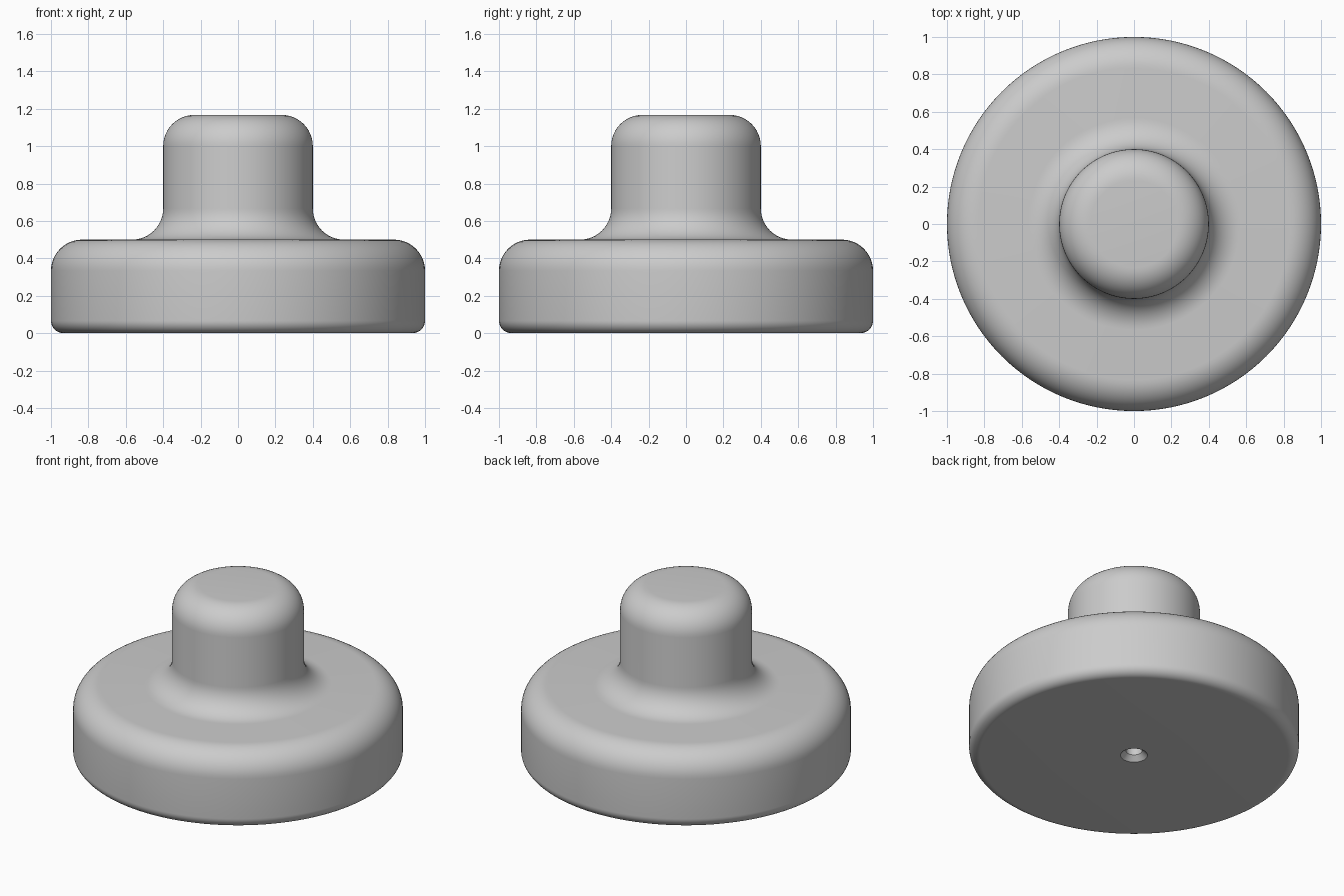
import bpy
import bmesh
from math import sin, cos, radians, tau

cube = bpy.data.objects.get("Cube")
if cube:
    bpy.data.objects.remove(cube, do_unlink=True)

SEGMENTS = 128
FILLET = 1 / 6      # large rounds
EDGE = 1 / 15       # small round under the base
STEM = 0.4
BASE_TOP = 0.5
TOP = 7 / 6
BORE, SINK = 0.05, 0.082
BORE_DEPTH = 0.5


def arc(cx, cz, radius, start, end, steps=12):
    """Points of a circular arc in the profile plane, angles in degrees."""
    angles = [radians(start + (end - start) * i / steps) for i in range(steps + 1)]
    return [(cx + radius * cos(a), cz + radius * sin(a)) for a in angles]


def lathe(name, profile, material):
    """Revolve a radius/height profile around the vertical axis."""
    bm = bmesh.new()
    verts = [bm.verts.new((r, 0, z)) for r, z in profile]
    edges = [bm.edges.new(pair) for pair in zip(verts, verts[1:])]
    bmesh.ops.spin(bm, geom=verts + edges, cent=(0, 0, 0), axis=(0, 0, 1),
                   angle=tau, steps=SEGMENTS)
    bmesh.ops.remove_doubles(bm, verts=bm.verts, dist=1e-5)
    bmesh.ops.recalc_face_normals(bm, faces=bm.faces)
    mesh = bpy.data.meshes.new(name)
    bm.to_mesh(mesh)
    bm.free()
    mesh.materials.append(material)
    obj = bpy.data.objects.new(name, mesh)
    bpy.context.collection.objects.link(obj)
    bpy.ops.object.select_all(action="DESELECT")
    obj.select_set(True)
    bpy.context.view_layer.objects.active = obj
    bpy.ops.object.shade_smooth_by_angle(angle=radians(30))
    return obj


grey = bpy.data.materials.new("plain grey")
grey.use_nodes = True
colour = (0.6, 0.6, 0.6, 1)
grey.diffuse_color = colour
grey.node_tree.nodes["Principled BSDF"].inputs["Base Color"].default_value = colour

# Blind screw hole with a countersink
profile = [(0, BORE_DEPTH), (BORE, BORE_DEPTH), (BORE, SINK - BORE), (SINK, 0)]
# Base disc, rounded below and above
profile += arc(1 - EDGE, EDGE, EDGE, -90, 0)
profile += arc(1 - FILLET, BASE_TOP - FILLET, FILLET, 0, 90)
# Concave blend into the stem, then the rounded stem top
profile += arc(STEM + FILLET, BASE_TOP + FILLET, FILLET, 270, 180)
profile += arc(STEM - FILLET, TOP - FILLET, FILLET, 0, 90)
profile += [(0, TOP)]

lathe("knob", profile, grey)
